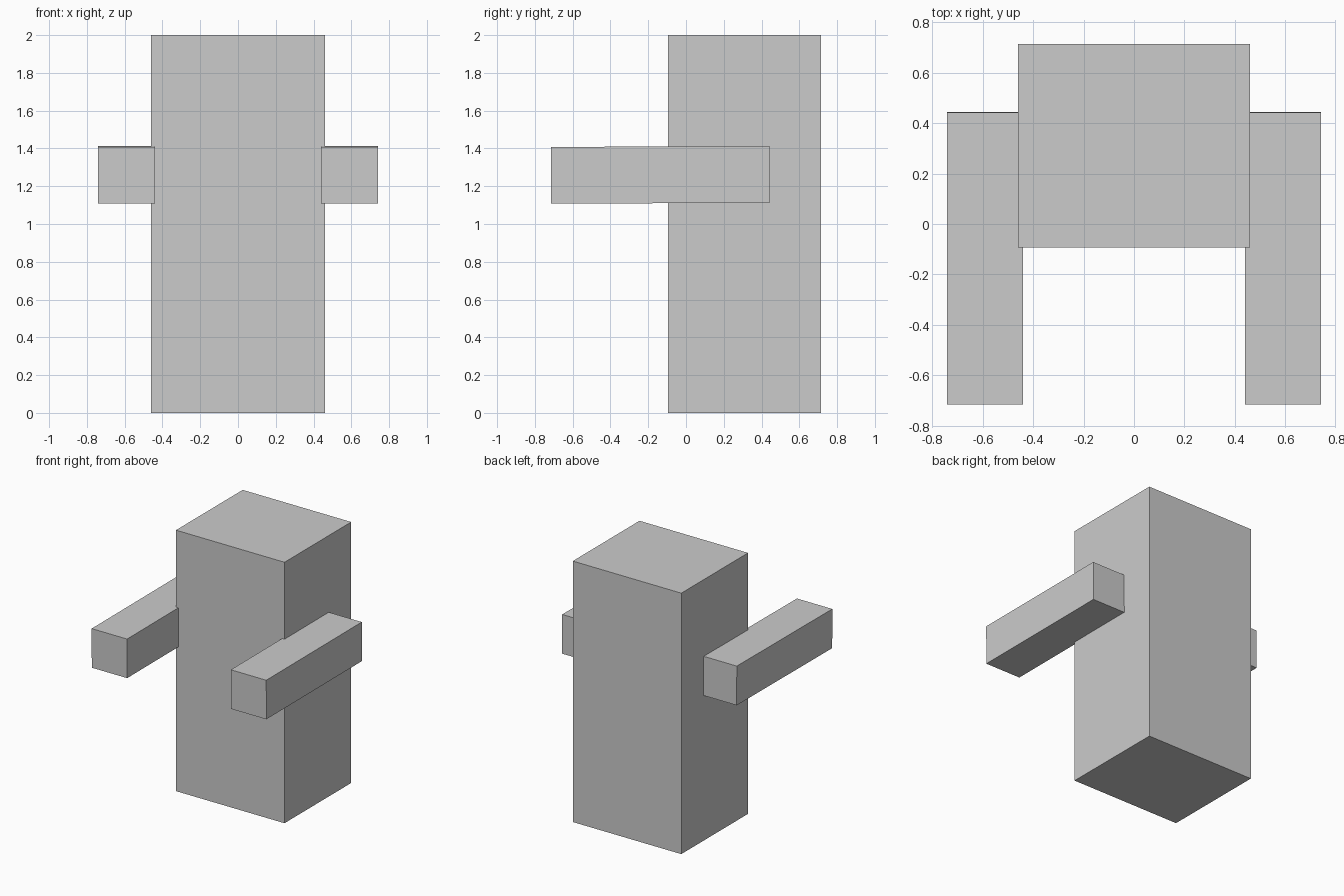
import bpy
import math

if "Cube" in bpy.data.objects:
    bpy.data.objects.remove(bpy.data.objects["Cube"])


def box(name, center, size, tilt=0.0):
    bpy.ops.mesh.primitive_cube_add(size=1, location=center, rotation=(tilt, 0, 0))
    obj = bpy.context.object
    obj.name = name
    obj.scale = size
    return obj


# Upright body block
box("body", (0, 0.31, 1.0), (0.92, 0.808, 2.0))

# Arms reaching forward, sunk slightly into the body sides
for side, label in ((-1, "left"), (1, "right")):
    box(label + "_arm", (side * 0.59, -0.136, 1.26), (0.30, 1.157, 0.30), math.radians(0.2))
